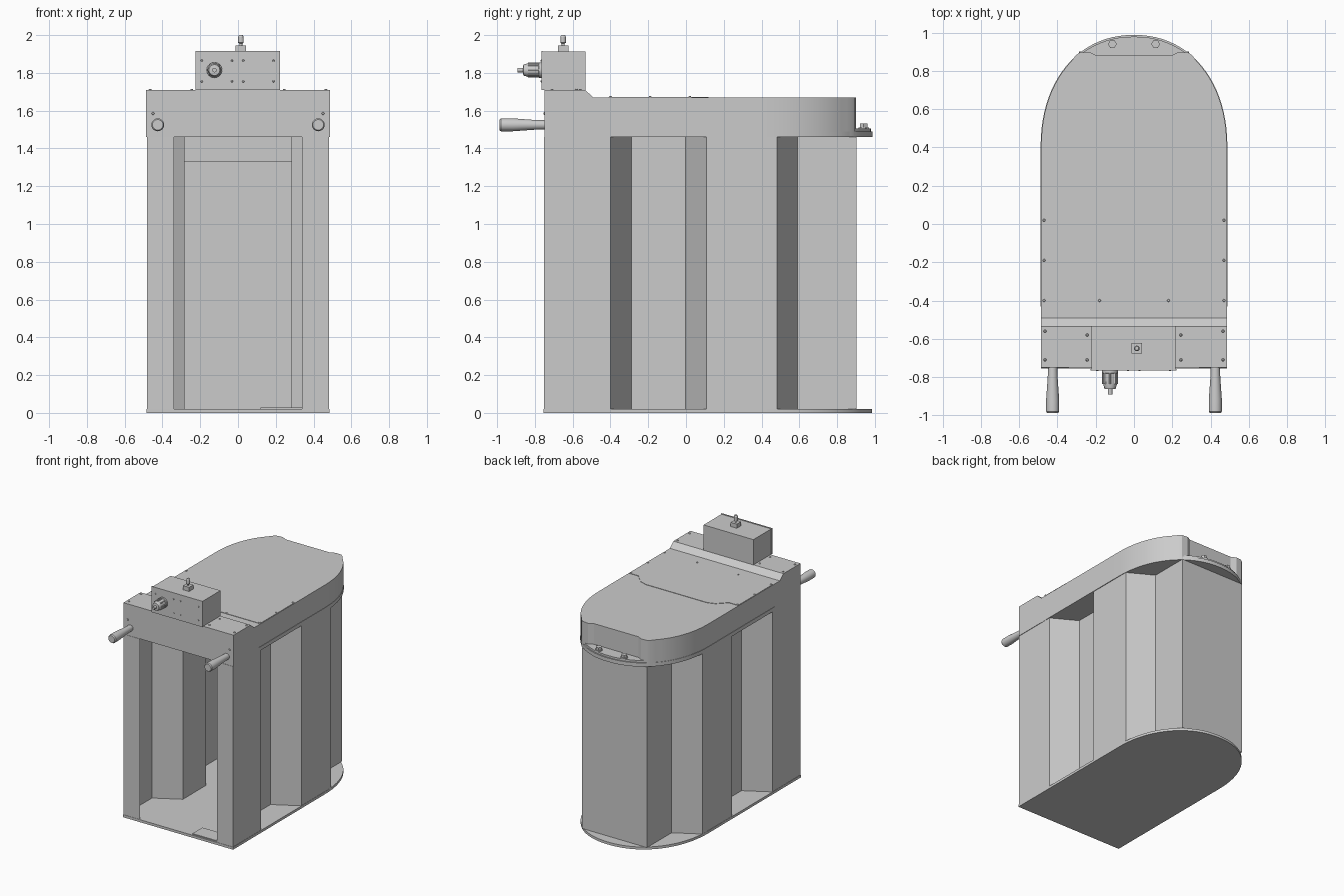
import bpy, bmesh, math
from mathutils import Matrix, Vector

old = bpy.data.objects.get("Cube")
if old:
    bpy.data.objects.remove(old, do_unlink=True)

grey = bpy.data.materials.new("plain grey")
grey.use_nodes = True
COLOUR = (0.6, 0.6, 0.6, 1)
grey.diffuse_color = COLOUR
grey.node_tree.nodes["Principled BSDF"].inputs["Base Color"].default_value = COLOUR


def finish(name, bm, smooth=False):
    """Turn a bmesh into a named grey object."""
    bmesh.ops.recalc_face_normals(bm, faces=bm.faces)
    mesh = bpy.data.meshes.new(name)
    bm.to_mesh(mesh)
    bm.free()
    mesh.materials.append(grey)
    ob = bpy.data.objects.new(name, mesh)
    bpy.context.collection.objects.link(ob)
    if smooth:
        bpy.ops.object.select_all(action="DESELECT")
        ob.select_set(True)
        bpy.context.view_layer.objects.active = ob
        bpy.ops.object.shade_smooth_by_angle(angle=math.radians(25))
    return ob


def prism(name, points, depth, smooth=False):
    """Extrude a closed 3D polygon along a vector."""
    bm = bmesh.new()
    face = bm.faces.new([bm.verts.new(p) for p in points])
    top = bmesh.ops.extrude_face_region(bm, geom=[face])
    bmesh.ops.translate(bm, vec=Vector(depth),
                        verts=[v for v in top["geom"] if isinstance(v, bmesh.types.BMVert)])
    return finish(name, bm, smooth)


def slab(name, outline, z0, z1, smooth=True):
    return prism(name, [(x, y, z0) for x, y in outline], (0, 0, z1 - z0), smooth)


def box(name, x, y, z):
    return slab(name, [(x[0], y[0]), (x[1], y[0]), (x[1], y[1]), (x[0], y[1])], *z, smooth=False)


def turned(name, base, axis, profile, sides=20):
    """Lathe (radius, distance) pairs along an axis starting at base."""
    bm = bmesh.new()
    rings = [[bm.verts.new((r * math.cos(a), r * math.sin(a), h))
              for a in (math.tau * i / sides for i in range(sides))] for r, h in profile]
    for low, high in zip(rings, rings[1:]):
        for i in range(sides):
            j = (i + 1) % sides
            bm.faces.new((low[i], low[j], high[j], high[i]))
    bm.faces.new(rings[0])
    bm.faces.new(rings[-1])
    turn = Vector((0, 0, 1)).rotation_difference(Vector(axis)).to_matrix().to_4x4()
    bm.transform(Matrix.Translation(base) @ turn)
    return finish(name, bm, True)


def mirrored(half):
    """Complete a +x half outline running from front to back."""
    return half + [(-x, y) for x, y in reversed(half) if x > 0.001]


def rounded(front, grow=0.0, steps=22):
    """Right half of the plan: straight side, then a full curve to the back."""
    half = [(0.485 + grow, front)]
    for i in range(steps + 1):
        a = math.pi / 2 * i / steps
        half.append(((0.485 + grow) * max(math.cos(a), 0) ** 0.93,
                     0.4 + (0.585 + grow) * math.sin(a) ** 0.93))
    half[-1] = (0, half[-1][1])
    return half


# Floor plate and the small plate beside the doorway
slab("floor_plate", mirrored(rounded(-0.755)), 0, 0.02)
box("floor_step", (0.12, 0.34), (-0.745, -0.62), (0.02, 0.028))

# Folded sheet wall, open at the front
wall_half = [(0.34, -0.75), (0.48, -0.75), (0.48, -0.40), (0.285, -0.29), (0.285, 0),
             (0.48, 0.11), (0.48, 0.48), (0.285, 0.59), (0.285, 0.90)]
path = mirrored(wall_half)
bm = bmesh.new()
low = [bm.verts.new((x, y, 0.02)) for x, y in path]
high = [bm.verts.new((x, y, 1.46)) for x, y in path]
for i in range(len(path) - 1):
    bm.faces.new((low[i], low[i + 1], high[i + 1], high[i]))
wall = finish("folded_wall", bm)
sheet = wall.modifiers.new("sheet thickness", "SOLIDIFY")
sheet.thickness = 0.006
sheet.offset = 0
box("rear_inner_beam", (-0.282, 0.282), (0.875, 0.897), (1.33, 1.46))

# Lid: curved body with a flat, eared back
lid_half = [p for p in rounded(-0.54) if p[1] < 0.875]
lid_half += [(0.305, 0.88), (0.285, 0.895), (0.235, 0.90), (0.195, 0.88)]
slab("lid_body", mirrored(lid_half), 1.46, 1.67)
slab("lid_rim", mirrored(rounded(-0.43, 0.003)), 1.46, 1.49)
slab("lid_ledge", mirrored(rounded(0.3, -0.006)), 1.49, 1.505)

# Thin cover sheet with a jogged rear seam
slab("lid_cover_sheet",
     mirrored([(0.482, -0.41), (0.482, 0.03), (0.40, 0.03), (0.33, 0.10), (0.27, 0.12)]),
     1.67, 1.673, smooth=False)

# Front housing with its sloped step down to the lid
side = [(-0.75, 1.46), (-0.75, 1.71), (-0.535, 1.71), (-0.49, 1.67), (-0.49, 1.46)]
prism("front_housing", [(-0.486, y, z) for y, z in side], (0.972, 0, 0))

# Control box
box("control_box", (-0.222, 0.218), (-0.757, -0.533), (1.71, 1.912))
box("control_box_face", (-0.226, 0.222), (-0.766, -0.757), (1.71, 1.916))

# Knob on the control box
turned("control_knob", (-0.125, -0.766, 1.815), (0, -1, 0),
       [(0.041, 0), (0.041, 0.012), (0.036, 0.016), (0.036, 0.07), (0.029, 0.095),
        (0.012, 0.097), (0.012, 0.125)], 16)
for i in range(8):
    a = math.tau * i / 8
    turned("knob_grip", (-0.125 + 0.035 * math.cos(a), -0.776, 1.815 + 0.035 * math.sin(a)),
           (0, -1, 0), [(0.006, 0), (0.006, 0.06)], 6)

# Switch on top of the control box
box("switch_base", (-0.012, 0.042), (-0.677, -0.623), (1.912, 1.945))
turned("switch_lever", (0.015, -0.65, 1.945), (0, 0, 1),
       [(0.008, 0), (0.008, 0.01), (0.015, 0.015), (0.015, 0.046), (0.010, 0.055)], 12)

for s in (-1, 1):
    # Front grips
    turned("front_handle", (0.425 * s, -0.745, 1.525), (0, -1, 0),
           [(0.024, 0), (0.026, 0.06), (0.034, 0.17), (0.034, 0.235), (0.028, 0.243)])
    # Rear bolts on the ledge
    turned("rear_bolt_washer", (0.113 * s, 0.94, 1.505), (0, 0, 1), [(0.028, 0), (0.028, 0.006)])
    turned("rear_bolt", (0.113 * s, 0.94, 1.51), (0, 0, 1), [(0.023, 0), (0.023, 0.022)], 6)
    # Rivets on the housing and lid
    spots = [(0.245, -0.58, 1.71), (0.245, -0.71, 1.71), (0.465, -0.56, 1.71), (0.465, -0.71, 1.71),
             (0.47, -0.40, 1.672), (0.18, -0.40, 1.672), (0.47, -0.19, 1.672), (0.47, 0.02, 1.672)]
    for x, y, z in spots:
        turned("top_rivet", (x * s, y, z), (0, 0, 1), [(0.008, 0), (0.005, 0.005)], 8)
    turned("front_rivet", (0.45 * s, -0.75, 1.585), (0, -1, 0), [(0.008, 0), (0.005, 0.005)], 8)
    # Screws on the control box face
    for x in (0.19, 0.03):
        for z in (1.755, 1.865):
            turned("face_screw", (x * s - 0.002, -0.766, z), (0, -1, 0),
                   [(0.006, 0), (0.004, 0.003)], 8)
